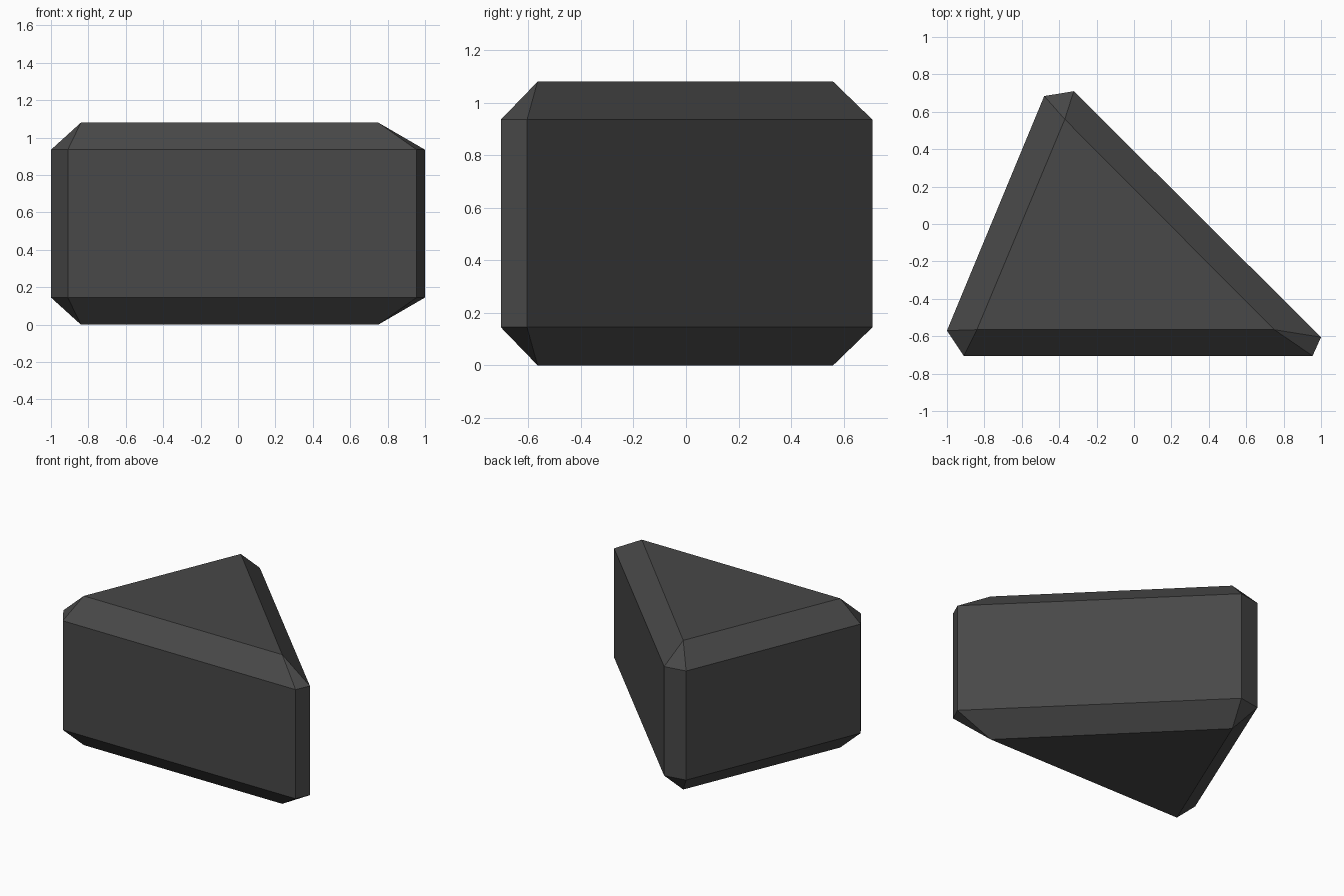
import bpy
import bmesh

if "Cube" in bpy.data.objects:
    bpy.data.objects.remove(bpy.data.objects["Cube"])

# Profiles, counter-clockwise: cap triangle and the chamfered outline around it
CAP = [(-0.84, -0.565), (0.75, -0.565), (-0.37, 0.56)]
OUTLINE = [(-1.0, -0.57), (-0.91, -0.705), (0.955, -0.705),
           (1.0, -0.605), (-0.322, 0.71), (-0.48, 0.684)]
HEIGHT, CHAMFER = 1.08, 0.145

bm = bmesh.new()


def ring(points, z):
    return [bm.verts.new((x, y, z)) for x, y in points]


walls = []
for cap_z, wall_z in ((0.0, CHAMFER), (HEIGHT, HEIGHT - CHAMFER)):
    cap, wall = ring(CAP, cap_z), ring(OUTLINE, wall_z)
    walls.append(wall)
    # Flat triangular cap
    bm.faces.new(cap)
    for i in range(3):
        a, b = wall[2 * i], wall[2 * i + 1]
        # Corner facet, then the sloping edge strip to the next corner
        bm.faces.new((a, b, cap[i]))
        bm.faces.new((b, wall[(2 * i + 2) % 6], cap[(i + 1) % 3], cap[i]))

# Upright sides and narrow corner faces
low, high = walls
for i in range(6):
    j = (i + 1) % 6
    bm.faces.new((low[i], low[j], high[j], high[i]))

bmesh.ops.recalc_face_normals(bm, faces=bm.faces[:])
mesh = bpy.data.meshes.new("wedge_block")
bm.to_mesh(mesh)
bm.free()

# Dark grey stone colour
stone = bpy.data.materials.new("dark grey")
stone.diffuse_color = (0.065, 0.065, 0.065, 1.0)
stone.use_nodes = True
stone.node_tree.nodes["Principled BSDF"].inputs["Base Color"].default_value = stone.diffuse_color
mesh.materials.append(stone)

block = bpy.data.objects.new("wedge_block", mesh)
bpy.context.collection.objects.link(block)
